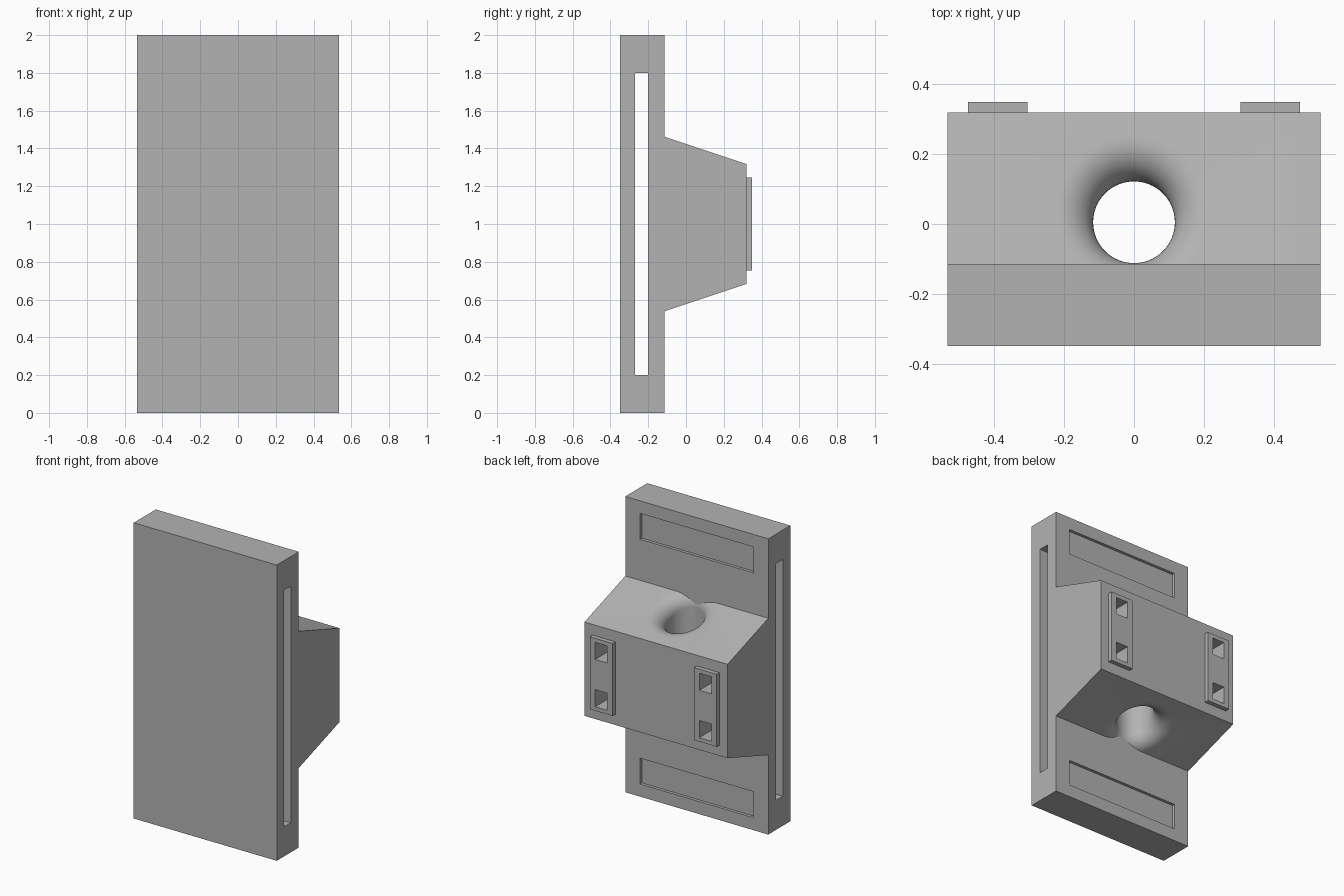
import bpy, bmesh
from math import sin, cos, pi, sqrt, atan2

cube = bpy.data.objects.get("Cube")
if cube:
    bpy.data.objects.remove(cube, do_unlink=True)

GREY = (0.45, 0.45, 0.45, 1)
grey = bpy.data.materials.new("plain_grey")
grey.use_nodes = True
grey.diffuse_color = GREY
grey.node_tree.nodes["Principled BSDF"].inputs["Base Color"].default_value = GREY


def make(name, verts, faces):
    """Mesh object with outward normals and the grey material."""
    mesh = bpy.data.meshes.new(name)
    mesh.from_pydata(verts, [], faces)
    bm = bmesh.new()
    bm.from_mesh(mesh)
    bmesh.ops.recalc_face_normals(bm, faces=bm.faces)
    bm.to_mesh(mesh)
    bm.free()
    mesh.materials.append(grey)
    ob = bpy.data.objects.new(name, mesh)
    bpy.context.collection.objects.link(ob)
    return ob


def loft(name, rings):
    """Closed solid skinned through rings of equal size."""
    n = len(rings[0])
    verts = [p for ring in rings for p in ring]
    faces = [(k * n + i, k * n + (i + 1) % n, (k + 1) * n + (i + 1) % n, (k + 1) * n + i)
             for k in range(len(rings) - 1) for i in range(n)]
    faces += [tuple(range(n)), tuple(range((len(rings) - 1) * n, len(rings) * n))]
    return make(name, verts, faces)


def prism(name, profile, x0, x1):
    """Profile of (y, z) points extruded along x."""
    return loft(name, [[(x, y, z) for y, z in profile] for x in (x0, x1)])


def box(name, x0, x1, y0, y1, z0, z1):
    return prism(name, [(y0, z0), (y1, z0), (y1, z1), (y0, z1)], x0, x1)


def cut(ob, cutters):
    """Subtract the cutters and bake the result."""
    for c in cutters:
        c.hide_render = True
        mod = ob.modifiers.new("cut", 'BOOLEAN')
        mod.operation = 'DIFFERENCE'
        mod.solver = 'EXACT'
        mod.object = c
    bpy.context.view_layer.update()
    dg = bpy.context.evaluated_depsgraph_get()
    mesh = bpy.data.meshes.new_from_object(ob.evaluated_get(dg))
    ob.modifiers.clear()
    ob.data = mesh


HALF, FACE, BACK, MID = 0.535, -0.115, 0.32, 1.0
ROOT_H, END_H = 0.4625, 0.3175      # half heights of the block at plate and at back

# Upright plate with a side-to-side slot and two shallow panels
plate = box("plate", -HALF, HALF, -0.35, FACE, 0, 2)
plate_cutters = [box("slot_cutter", -1, 1, -0.27, -0.2, 0.2, 1.8)]
for z0 in (0.085, 1.74):
    plate_cutters.append(box("panel_cutter", -0.425, 0.425, FACE - 0.02, 0, z0, z0 + 0.175))
cut(plate, plate_cutters)

# Tapered block behind the plate
block = prism("tapered_block",
              [(FACE, MID - ROOT_H), (BACK, MID - END_H), (BACK, MID + END_H), (FACE, MID + ROOT_H)],
              -HALF, HALF)

# Vertical bore with rounded rims that follow the sloping faces
RAD, CY, FILLET, SEG, STEPS = 0.117, 0.005, 0.1, 96, 12
slope = (END_H - ROOT_H) / (BACK - FACE)


def rim_ring(step):
    ring = []
    for i in range(SEG):
        a = 2 * pi * i / SEG
        m = slope * sin(a)
        wall = ROOT_H + slope * (CY + RAD * sin(a) - FACE)
        centre = wall + m * FILLET - FILLET * sqrt(1 + m * m)
        t = pi + (atan2(1, -m) - pi) * min(step, STEPS) / STEPS
        r = RAD + FILLET * (1 + cos(t))
        h = centre + FILLET * sin(t) + (0.2 if step > STEPS else 0)
        ring.append((r * cos(a), CY + r * sin(a), h))
    return ring


upper = [rim_ring(s) for s in range(STEPS + 2)]
lower = [[(x, y, -h) for x, y, h in ring] for ring in reversed(upper)]
bore = loft("bore_cutter", [[(x, y, MID + h) for x, y, h in ring] for ring in lower + upper])

# Raised pads, each with two square pockets
pockets, pads = [], []
for side, label in ((1, "left"), (-1, "right")):
    x = 0.39 * side
    pads.append(box(label + "_pad", x - 0.085, x + 0.085, BACK, 0.35, MID - 0.245, MID + 0.245))
    for zc in (MID - 0.16, MID + 0.16):
        pockets.append(box("pocket_cutter", x - 0.045, x + 0.045, BACK - 0.1, 0.5,
                           zc - 0.058, zc + 0.058))
for pad in pads:
    cut(pad, pockets)
cut(block, [bore] + pockets)

for c in plate_cutters + pockets + [bore]:
    bpy.data.objects.remove(c, do_unlink=True)

# Smooth only the bore and its rims
for p in block.data.polygons:
    p.use_smooth = True
bpy.ops.object.select_all(action='DESELECT')
block.select_set(True)
bpy.context.view_layer.objects.active = block
bpy.ops.object.shade_smooth_by_angle(angle=pi / 9)
